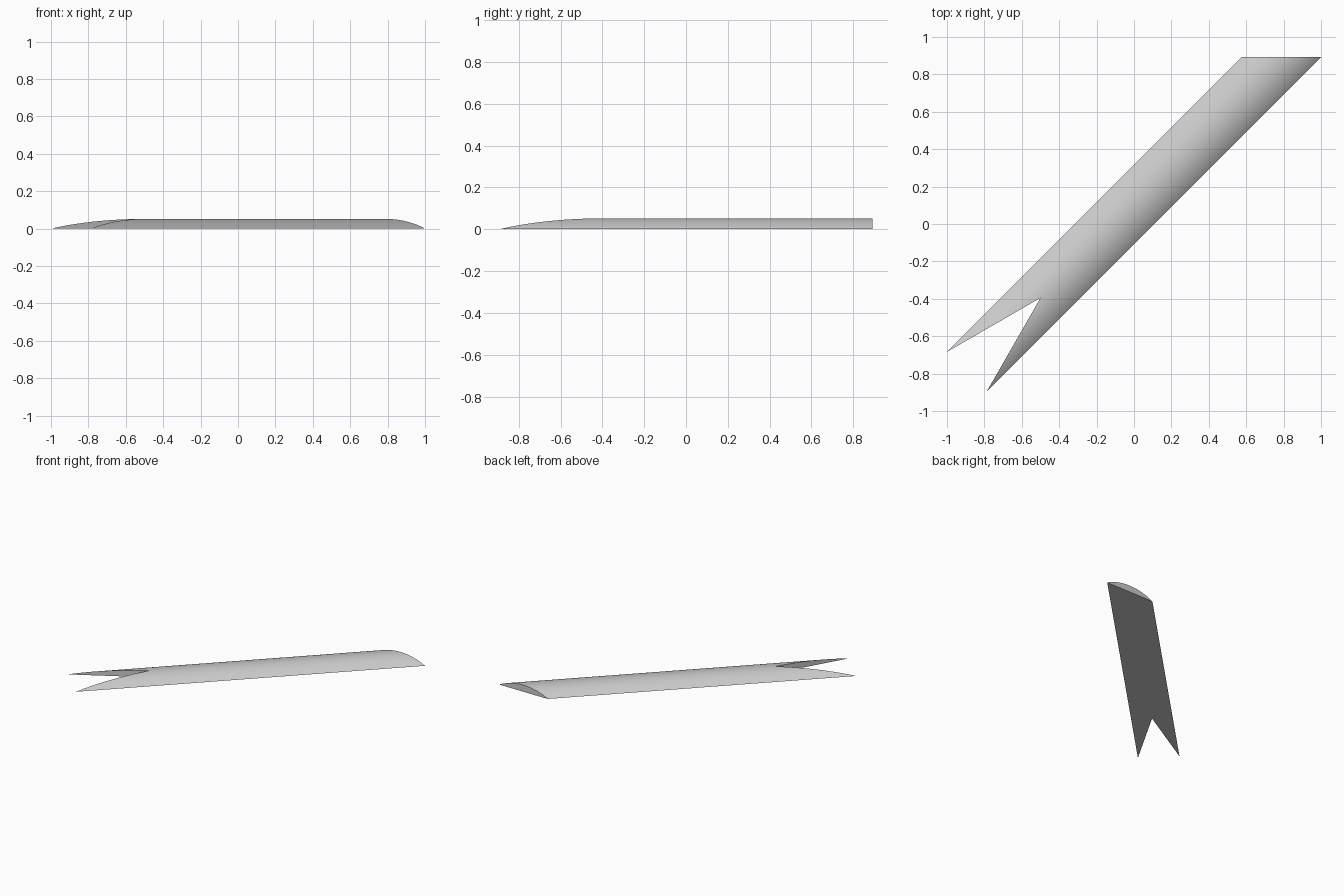
import bpy, bmesh, math
from mathutils import Vector

cube = bpy.data.objects.get("Cube")
if cube:
    bpy.data.objects.remove(cube, do_unlink=True)

# Plain grey material
grey = bpy.data.materials.new("light_grey")
grey.use_nodes = True
colour = (0.6, 0.6, 0.6, 1)
grey.diffuse_color = colour
grey.node_tree.nodes["Principled BSDF"].inputs["Base Color"].default_value = colour

# Outline of the diagonal ribbon: straight rear end, swallow-tail front end
REAR_L, REAR_R = Vector((0.577, 0.893, 0)), Vector((1, 0.893, 0))
TIP_L, TIP_R = Vector((-1, -0.684, 0)), Vector((-0.786, -0.893, 0))
NOTCH = Vector((-0.5, -0.395, 0))
HEIGHT = 0.052
HALF_WIDTH = (REAR_R - REAR_L).length / 2 * math.sin(math.pi / 4)
RADIUS = (HALF_WIDTH ** 2 + HEIGHT ** 2) / (2 * HEIGHT)
STEPS = 48


def arc_height(s):
    """Height of the shallow circular crown, s from -1 to 1 across."""
    return math.sqrt(RADIUS ** 2 - (s * HALF_WIDTH) ** 2) - (RADIUS - HEIGHT)


# Lengthwise strips, each with a crowned top and a flat underside
bm = bmesh.new()
rows = []
for i in range(STEPS + 1):
    s = 2 * i / STEPS - 1
    front = NOTCH.lerp(TIP_L if s < 0 else TIP_R, abs(s))
    rear = REAR_L.lerp(REAR_R, i / STEPS)
    bottom = [bm.verts.new(p) for p in (front, rear)]
    if i in (0, STEPS):
        top = bottom
    else:
        up = Vector((0, 0, arc_height(s)))
        top = [bm.verts.new(p + up) for p in (front, rear)]
    rows.append((bottom, top))

for (b0, t0), (b1, t1) in zip(rows, rows[1:]):
    bm.faces.new((t0[0], t1[0], t1[1], t0[1]))
    bm.faces.new((b0[0], b0[1], b1[1], b1[0]))
    # End walls, triangular at the thin edges
    for end in (0, 1):
        loop = dict.fromkeys((b0[end], b1[end], t1[end], t0[end]))
        bm.faces.new(list(loop))
bmesh.ops.recalc_face_normals(bm, faces=bm.faces)

mesh = bpy.data.meshes.new("ribbon_strip")
bm.to_mesh(mesh)
bm.free()
mesh.materials.append(grey)
ribbon = bpy.data.objects.new("ribbon_strip", mesh)
bpy.context.collection.objects.link(ribbon)

# Smooth crown with crisp edges
bpy.ops.object.select_all(action='DESELECT')
ribbon.select_set(True)
bpy.context.view_layer.objects.active = ribbon
bpy.ops.object.shade_smooth_by_angle(angle=math.radians(25))
